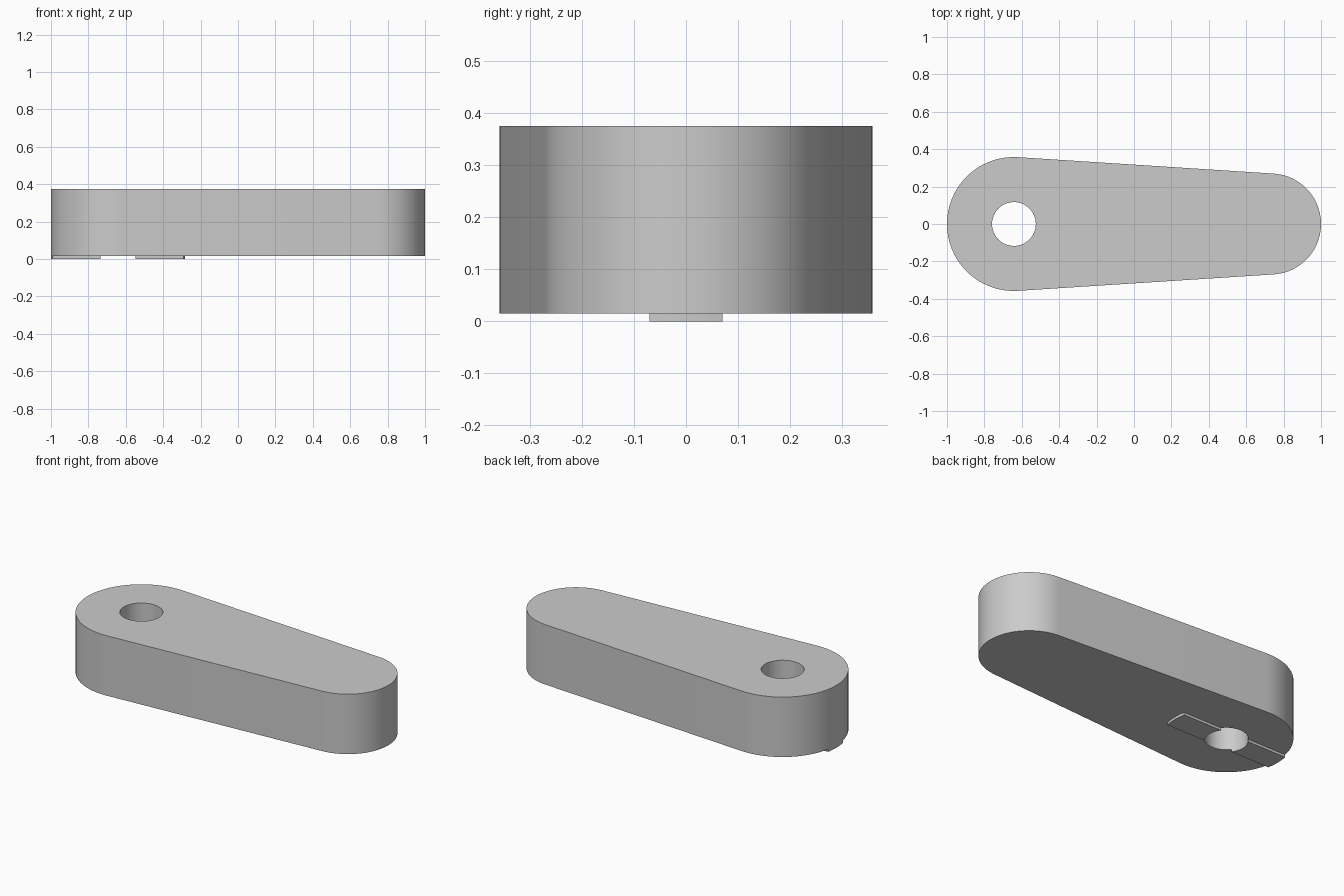
import bpy, bmesh
from math import asin, sin, cos, pi, radians

if "Cube" in bpy.data.objects:
    bpy.data.objects.remove(bpy.data.objects["Cube"], do_unlink=True)

BIG_X, BIG_R = -0.642, 0.358      # hub end
TIP_X, TIP_R = 0.73, 0.27         # narrow end
HOLE_R = 0.117
KEY_HALF = 0.07
BASE, TOP = 0.015, 0.375

metal = bpy.data.materials.new("light grey")
metal.use_nodes = True
GREY = (0.6, 0.6, 0.6, 1)
metal.diffuse_color = GREY
metal.node_tree.nodes["Principled BSDF"].inputs["Base Color"].default_value = GREY


def arc(cx, r, start, end, steps):
    """Points on an arc centred on the x axis, both ends included."""
    angles = [start + (end - start) * i / steps for i in range(steps + 1)]
    return [(cx + r * cos(a), r * sin(a)) for a in angles]


def plate(name, loops, z0, z1):
    """Solid plate from an outline loop and optional hole loops."""
    bm = bmesh.new()
    edges = []
    for loop in loops:
        vs = [bm.verts.new((x, y, z0)) for x, y in loop]
        edges += [bm.edges.new((vs[i - 1], vs[i])) for i in range(len(vs))]
    bmesh.ops.triangle_fill(bm, edges=edges, use_beauty=True)
    res = bmesh.ops.extrude_face_region(bm, geom=bm.faces[:], use_keep_orig=True)
    top = [g for g in res["geom"] if isinstance(g, bmesh.types.BMVert)]
    bmesh.ops.translate(bm, verts=top, vec=(0, 0, z1 - z0))
    bmesh.ops.recalc_face_normals(bm, faces=bm.faces[:])
    mesh = bpy.data.meshes.new(name)
    bm.to_mesh(mesh)
    bm.free()
    mesh.materials.append(metal)
    obj = bpy.data.objects.new(name, mesh)
    bpy.context.collection.objects.link(obj)
    bpy.ops.object.select_all(action="DESELECT")
    obj.select_set(True)
    bpy.context.view_layer.objects.active = obj
    bpy.ops.object.shade_smooth_by_angle(angle=radians(30))
    return obj


# Tapered arm: two end arcs joined by tangent sides, with a round bore
tangent = pi / 2 - asin((BIG_R - TIP_R) / (TIP_X - BIG_X))
outline = (arc(TIP_X, TIP_R, -tangent, tangent, 40)
           + arc(BIG_X, BIG_R, tangent, 2 * pi - tangent, 48))
bore = arc(BIG_X, HOLE_R, 0, 2 * pi, 64)[:-1]
plate("lever_arm", [outline, bore], BASE, TOP)

# Thin keys under the hub, running from the bore to the hub radius
outer, inner = asin(KEY_HALF / BIG_R), asin(KEY_HALF / HOLE_R)
for name, turn in (("left_key", 0), ("right_key", pi)):
    shape = (arc(BIG_X, BIG_R, turn - outer, turn + outer, 8)
             + arc(BIG_X, HOLE_R, turn + inner, turn - inner, 14))
    plate(name, [shape], 0, BASE)
